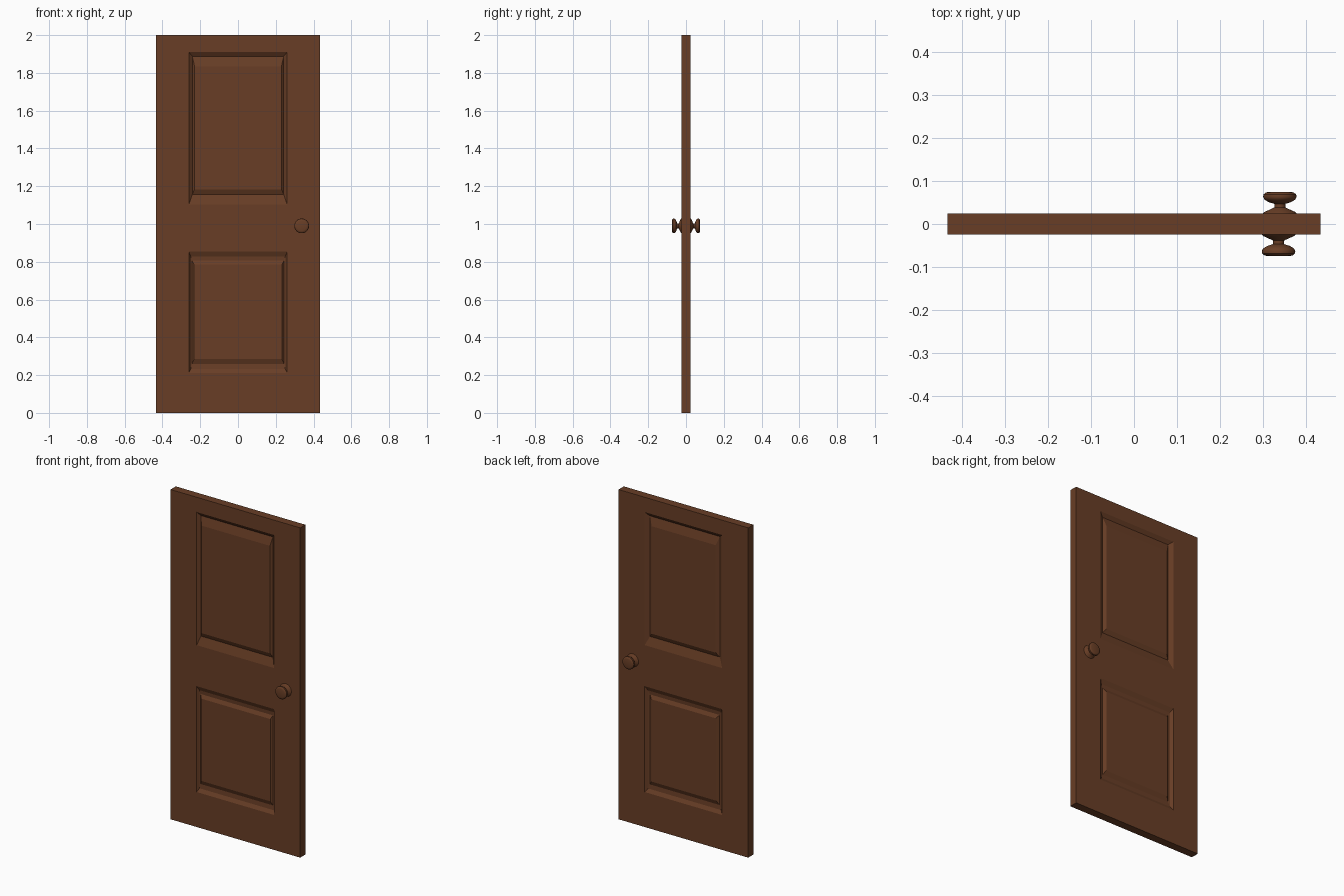
import bpy, bmesh, math
from mathutils import Matrix, Vector

cube = bpy.data.objects.get("Cube")
if cube:
    bpy.data.objects.remove(cube, do_unlink=True)

# Single wood colour
wood = bpy.data.materials.new("brown_wood")
wood.use_nodes = True
colour = (0.14, 0.048, 0.019, 1)
wood.diffuse_color = colour
wood.node_tree.nodes["Principled BSDF"].inputs["Base Color"].default_value = colour

HALF_W, HALF_T = 0.435, 0.025
XS = [-HALF_W, -0.26, 0.26, HALF_W]
ZS = [0, 0.212, 0.854, 1.103, 1.91, 2]

# Moulding rings: half width, bottom, top, depth below the door face
UPPER = [(0.26, 1.103, 1.91, 0), (0.242, 1.157, 1.888, 0.015),
         (0.23, 1.183, 1.835, 0.003)]
LOWER = [(0.26, 0.212, 0.854, 0), (0.25, 0.233, 0.828, 0.012),
         (0.243, 0.26, 0.806, 0.014), (0.232, 0.286, 0.785, 0.003)]


def finish(bm, name):
    bmesh.ops.remove_doubles(bm, verts=bm.verts, dist=0.0001)
    bmesh.ops.recalc_face_normals(bm, faces=bm.faces)
    mesh = bpy.data.meshes.new(name)
    bm.to_mesh(mesh)
    bm.free()
    mesh.materials.append(wood)
    obj = bpy.data.objects.new(name, mesh)
    bpy.context.collection.objects.link(obj)
    return obj


def quad(bm, *points):
    bm.faces.new([bm.verts.new(p) for p in points])


def panel(bm, rings, side, narrowing):
    loops = []
    for i, (w, low, high, depth) in enumerate(rings):
        w -= narrowing * i / (len(rings) - 1)
        y = side * (HALF_T - depth)
        loops.append([(-w, y, low), (w, y, low), (w, y, high), (-w, y, high)])
    for a, b in zip(loops, loops[1:]):
        for i in range(4):
            j = (i + 1) % 4
            quad(bm, a[i], a[j], b[j], b[i])
    quad(bm, *loops[-1])


# Door slab with two raised panels on each face
bm = bmesh.new()
for side in (-1, 1):
    y = side * HALF_T
    for i in range(len(XS) - 1):
        for k in range(len(ZS) - 1):
            if i == 1 and k in (1, 3):
                panel(bm, LOWER if k == 1 else UPPER, side,
                      0.015 if side > 0 else 0)
            else:
                quad(bm, (XS[i], y, ZS[k]), (XS[i + 1], y, ZS[k]),
                     (XS[i + 1], y, ZS[k + 1]), (XS[i], y, ZS[k + 1]))
# Slab edges
for x in (-HALF_W, HALF_W):
    for a, b in zip(ZS, ZS[1:]):
        quad(bm, (x, -HALF_T, a), (x, HALF_T, a), (x, HALF_T, b), (x, -HALF_T, b))
for z in (0, 2):
    for a, b in zip(XS, XS[1:]):
        quad(bm, (a, -HALF_T, z), (b, -HALF_T, z), (b, HALF_T, z), (a, HALF_T, z))
finish(bm, "door_slab")

# Turned knobs: radius and distance from the door centre
KNOB = [(0.04, 0.024), (0.036, 0.028), (0.016, 0.037), (0.013, 0.039),
        (0.013, 0.047), (0.026, 0.051), (0.036, 0.057), (0.039, 0.063),
        (0.038, 0.069), (0.033, 0.073), (0.026, 0.075), (0, 0.075)]


def knob(name, x, side):
    bm = bmesh.new()
    verts = [bm.verts.new((r, side * d, 0)) for r, d in KNOB]
    edges = [bm.edges.new(pair) for pair in zip(verts, verts[1:])]
    bmesh.ops.spin(bm, geom=verts + edges, cent=(0, 0, 0), axis=(0, 1, 0),
                   angle=math.tau, steps=32)
    bmesh.ops.translate(bm, verts=bm.verts, vec=(x, 0, 0.99))
    obj = finish(bm, name)
    bpy.ops.object.select_all(action='DESELECT')
    obj.select_set(True)
    bpy.context.view_layer.objects.active = obj
    bpy.ops.object.shade_smooth_by_angle(angle=math.radians(40))


knob("front_knob", 0.337, -1)
knob("back_knob", 0.34, 1)
